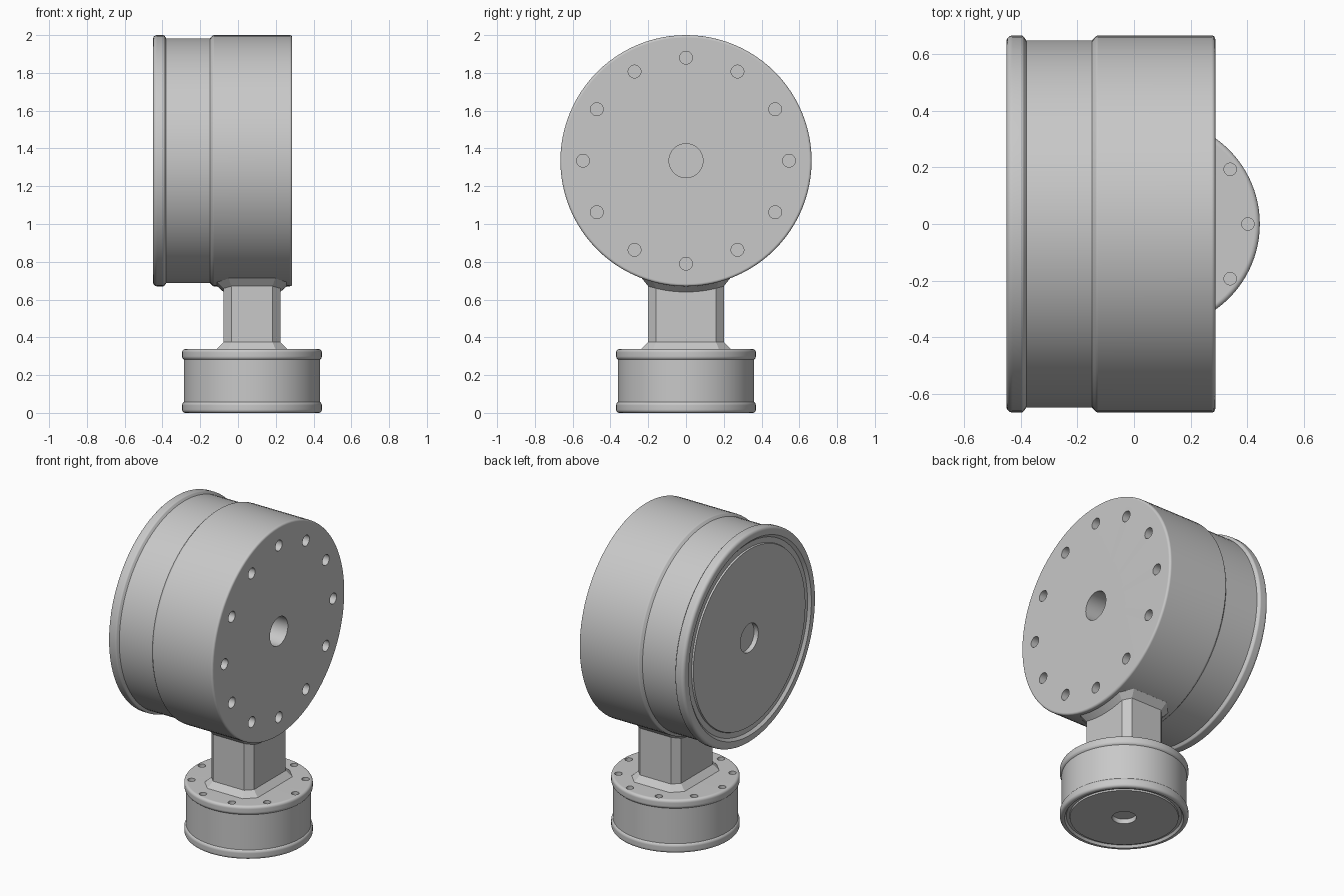
import bpy, bmesh
from math import radians, pi, sqrt
from mathutils import Matrix, Vector

cube = bpy.data.objects.get("Cube")
if cube:
    bpy.data.objects.remove(cube, do_unlink=True)

grey = bpy.data.materials.new("cast grey")
grey.use_nodes = True
colour = (0.58, 0.58, 0.58, 1)
grey.diffuse_color = colour
grey.node_tree.nodes["Principled BSDF"].inputs["Base Color"].default_value = colour

DRUM_R, DRUM_Z, FOOT_X = 0.665, 1.335, 0.074


def finish(name, bm, matrix=Matrix()):
    bmesh.ops.recalc_face_normals(bm, faces=bm.faces)
    mesh = bpy.data.meshes.new(name)
    bm.to_mesh(mesh)
    bm.free()
    mesh.transform(matrix)
    mesh.materials.append(grey)
    obj = bpy.data.objects.new(name, mesh)
    bpy.context.collection.objects.link(obj)
    return obj


def activate(obj):
    bpy.ops.object.select_all(action='DESELECT')
    obj.select_set(True)
    bpy.context.view_layer.objects.active = obj


def rounded(profile, steps=5):
    """Turn (radius, height, fillet) corners into a rounded outline."""
    pts = [Vector(p[:2]) for p in profile]
    out = []
    for i, p in enumerate(pts):
        f = profile[i][2] if len(profile[i]) > 2 else 0
        if not f:
            out.append(p)
            continue
        a = p + (pts[i - 1] - p).normalized() * f
        b = p + (pts[i + 1] - p).normalized() * f
        for k in range(steps + 1):
            t = k / steps
            w = 0.83 * 2 * t * (1 - t)
            out.append((a * (1 - t) ** 2 + b * t ** 2 + p * w)
                       / ((1 - t) ** 2 + t ** 2 + w) if k not in (0, steps) else (a, b)[k > 0])
    return out


def lathe(name, profile, matrix, segments=96):
    bm = bmesh.new()
    verts = [bm.verts.new((p.x, 0, p.y)) for p in rounded(profile)]
    edges = [bm.edges.new(pair) for pair in zip(verts, verts[1:])]
    bmesh.ops.spin(bm, geom=verts + edges, cent=(0, 0, 0), axis=(0, 0, 1),
                   angle=2 * pi, steps=segments)
    bmesh.ops.remove_doubles(bm, verts=bm.verts, dist=0.0002)
    return finish(name, bm, matrix)


def drill_ring(obj, count, ring_r, hole_r, top, depth, matrix):
    """Cut a ring of blind bolt holes into the flat top."""
    bm = bmesh.new()
    for i in range(count):
        place = (Matrix.Rotation(2 * pi * i / count, 4, 'Z')
                 @ Matrix.Translation((ring_r, 0, top)))
        bmesh.ops.create_cone(bm, cap_ends=True, segments=24, radius1=hole_r,
                              radius2=hole_r, depth=2 * depth, matrix=place)
    cutter = finish("bolt_hole_cutter", bm, matrix)
    cutter.hide_render = True
    activate(obj)
    mod = obj.modifiers.new("bolt holes", 'BOOLEAN')
    mod.operation, mod.solver, mod.object = 'DIFFERENCE', 'EXACT', cutter
    bpy.ops.object.modifier_apply(modifier=mod.name)
    bpy.data.objects.remove(cutter, do_unlink=True)


def smooth(obj):
    activate(obj)
    bpy.ops.object.shade_smooth_by_angle(angle=radians(32))
    mod = obj.modifiers.new("even shading", 'WEIGHTED_NORMAL')
    mod.keep_sharp = True


def grooved_face(r, hole_r, hole_depth):
    """Recessed hole, flat disc, groove and lip shared by both drums."""
    return [(0, hole_depth), (hole_r, hole_depth), (hole_r, 0.005),
            (r * 0.845, 0.005), (r * 0.85, 0.015), (r * 0.9, 0.015), (r * 0.925, 0)]


# Large drum lying along x
drum_matrix = Matrix.Translation((-0.45, 0, DRUM_Z)) @ Matrix.Rotation(pi / 2, 4, 'Y')
drum_len = 0.737
drum = lathe("large_drum", grooved_face(DRUM_R, 0.09, 0.035) + [
    (DRUM_R, 0, 0.022), (DRUM_R, 0.058, 0.006), (0.648, 0.07),
    (0.648, 0.302), (DRUM_R, 0.318, 0.006),
    (DRUM_R, drum_len, 0.014), (0.09, drum_len), (0.09, drum_len - 0.22),
    (0, drum_len - 0.22)], drum_matrix)
drill_ring(drum, 12, 0.545, 0.034, drum_len, 0.07, drum_matrix)
smooth(drum)

# Small round foot with a rim at each end
foot_matrix = Matrix.Translation((FOOT_X, 0, 0))
foot_r, foot_top = 0.37, 0.338
foot = lathe("round_foot", grooved_face(foot_r, 0.07, 0.035) + [
    (foot_r, 0, 0.018), (foot_r, 0.052, 0.012), (0.36, 0.058),
    (0.36, 0.282), (foot_r, 0.288, 0.012), (foot_r, foot_top, 0.018),
    (0, foot_top)], foot_matrix)
drill_ring(foot, 10, 0.328, 0.022, foot_top, 0.05, foot_matrix)
smooth(foot)


# Post with chamfered corners, flaring into the foot and the drum
def outline(offset):
    hx, hy, c = 0.15 + offset, 0.2 + offset, 0.041 + 0.586 * offset
    side = [(hx, (hy - c) * k / 6) for k in range(-6, 7)] + [(hx - c, hy)]
    side.insert(0, (hx - c, -hy))
    return side + [(-x, -y) for x, y in side]


def drum_underside(y):
    return DRUM_Z - sqrt(DRUM_R ** 2 - y ** 2)


bm = bmesh.new()
levels = [(0.036, lambda y: foot_top - 0.01), (0.036, lambda y: foot_top),
          (0, lambda y: foot_top + 0.036), (0, lambda y: drum_underside(y) - 0.03),
          (0.034, drum_underside), (0.034, lambda y: drum_underside(y) + 0.02)]
rings = [[bm.verts.new((FOOT_X + x, y, height(y))) for x, y in outline(offset)]
         for offset, height in levels]
for low, high in zip(rings, rings[1:]):
    for i in range(len(low)):
        j = (i + 1) % len(low)
        bm.faces.new((low[i], low[j], high[j], high[i]))
bm.faces.new(rings[0])
half = len(rings[-1]) // 2
for i in range(half - 1):
    a, b = rings[-1][i:i + 2]
    c, d = rings[-1][-2 - i - (0)], rings[-1][-1 - i]
    bm.faces.new((a, b, c, d))
post = finish("connecting_post", bm)
